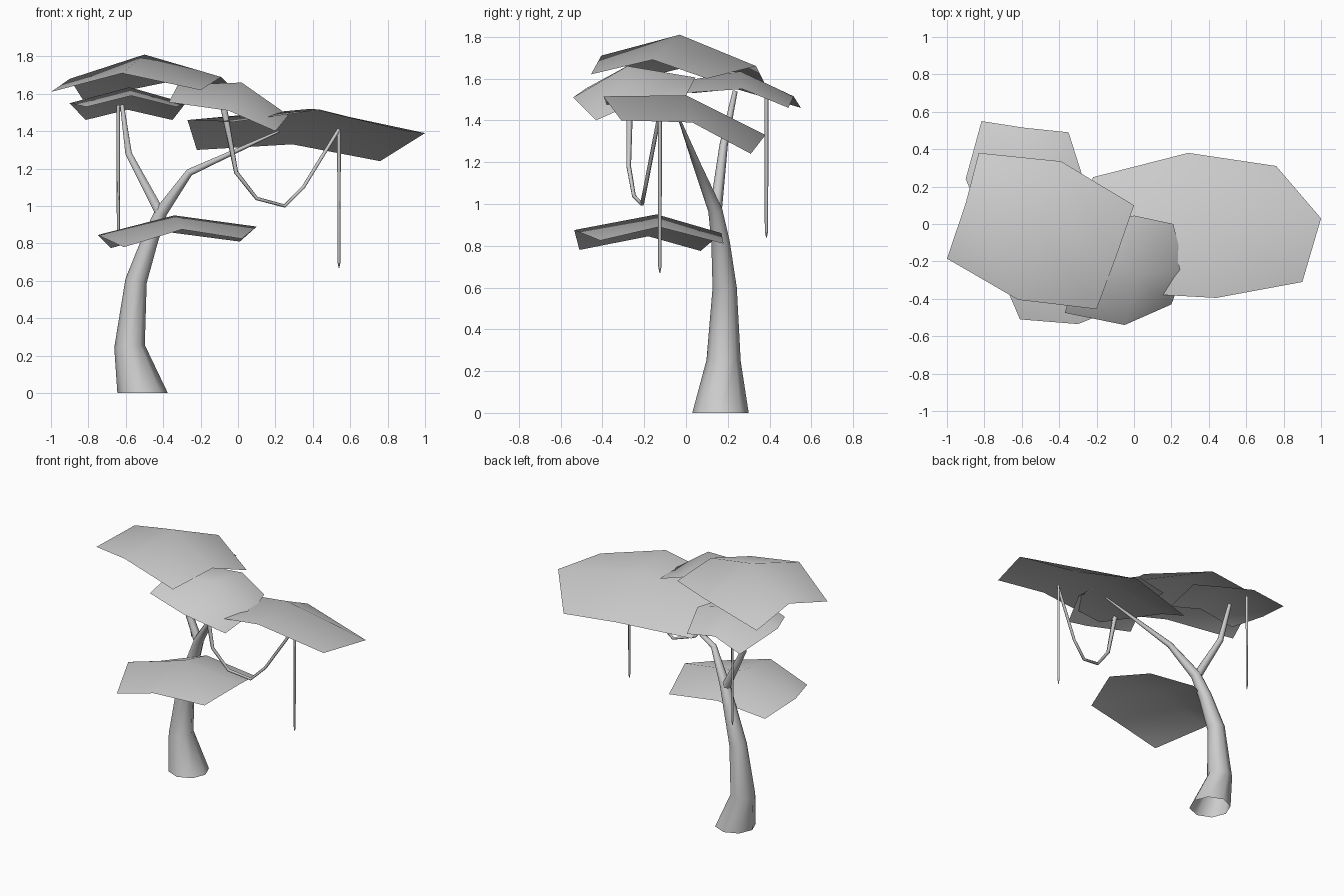
import bpy, math
from mathutils import Vector

if "Cube" in bpy.data.objects:
    bpy.data.objects.remove(bpy.data.objects["Cube"])


def add_mesh(name, verts, faces):
    me = bpy.data.meshes.new(name)
    me.from_pydata(verts, [], faces)
    me.update()
    for p in me.polygons:
        p.use_smooth = True
    ob = bpy.data.objects.new(name, me)
    bpy.context.collection.objects.link(ob)
    return ob


def tube(name, path, sides, flat_start=False):
    """Tapered tube; path points are (x, y, z, radius)."""
    pts = [Vector(p[:3]) for p in path]
    verts, faces, n = [], [], len(path)
    ref = Vector((0, 1, 0))
    for i, p in enumerate(pts):
        a = (p - pts[i - 1]).normalized() if i else Vector()
        b = (pts[i + 1] - p).normalized() if i < n - 1 else Vector()
        t = (a + b).normalized()
        if i == 0 and flat_start:
            t = Vector((0, 0, 1))
        u = (ref - t * ref.dot(t)).normalized()
        v = t.cross(u)
        ref = u
        for k in range(sides):
            w = 2 * math.pi * k / sides
            verts.append(p + path[i][3] * (u * math.cos(w) + v * math.sin(w)))
    for i in range(n - 1):
        for k in range(sides):
            j = (k + 1) % sides
            faces.append((i * sides + k, i * sides + j,
                          (i + 1) * sides + j, (i + 1) * sides + k))
    return add_mesh(name, verts, faces)


def canopy(name, back, mid, front):
    """Thin leaf sheet: 3 x 3 points, each row running left to right."""
    faces = [(r + c, r + c + 3, r + c + 4, r + c + 1) for r in (0, 3) for c in (0, 1)]
    return add_mesh(name, back + mid + front, faces)


# Trunk running into the long right branch, and the left branch
tube("trunk", [(-.51, .165, 0, .135), (-.58, .18, .25, .082), (-.545, .185, .6, .058),
               (-.47, .165, .82, .044), (-.41, .14, .97, .034), (-.26, .055, 1.18, .02),
               (.22, -.03, 1.4, .006)], 8, True)
tube("left_branch", [(-.41, .14, .95, .03), (-.585, .18, 1.28, .02),
                     (-.62, .235, 1.54, .012)], 6)

# Vines
tube("looping_vine", [(-.075, -.27, 1.52, .018), (-.01, -.275, 1.18, .012),
                      (.10, -.25, 1.04, .01), (.25, -.21, 1.0, .01),
                      (.35, -.19, 1.1, .01), (.54, -.13, 1.41, .01)], 5)
for name, x, y, lo, hi in (("right_hanging_vine", .54, -.125, .67, 1.41),
                           ("left_hanging_vine", -.64, .385, .84, 1.54)):
    tube(name, [(x, y, hi, .01), (x, y, lo + .03, .008), (x, y, lo, .002)], 4)

# Leaf canopies
canopy("top_canopy",
       [(-.83, .38, 1.57), (-.39, .335, 1.66), (0, .1, 1.6)],
       [(-.9, .11, 1.68), (-.5, -.03, 1.81), (-.09, -.16, 1.69)],
       [(-1, -.185, 1.61), (-.62, -.405, 1.71), (-.2, -.455, 1.62)])
canopy("right_canopy",
       [(-.22, .25, 1.3), (.29, .38, 1.33), (.76, .31, 1.24)],
       [(-.27, -.04, 1.46), (.39, 0, 1.52), (1, .03, 1.39)],
       [(-.02, -.37, 1.45), (.44, -.395, 1.515), (.9, -.31, 1.4)])
canopy("middle_canopy",
       [(-.27, -.02, 1.61), (0, .045, 1.605), (.21, 0, 1.52)],
       [(-.32, -.3, 1.65), (.02, -.28, 1.66), (.27, -.24, 1.485)],
       [(-.37, -.475, 1.555), (-.05, -.54, 1.51), (.2, -.43, 1.4)])
canopy("back_canopy",
       [(-.815, .55, 1.46), (-.59, .515, 1.515), (-.35, .49, 1.46)],
       [(-.9, .24, 1.55), (-.58, .26, 1.635), (-.28, .27, 1.55)],
       [(-.81, .03, 1.53), (-.57, 0, 1.59), (-.33, -.02, 1.53)])
canopy("low_canopy",
       [(-.68, .07, .775), (-.37, .17, .86), (.01, .18, .81)],
       [(-.75, -.18, .845), (-.34, -.14, .95), (.1, -.13, .89)],
       [(-.61, -.51, .78), (-.3, -.535, .875), (.02, -.41, .825)])
